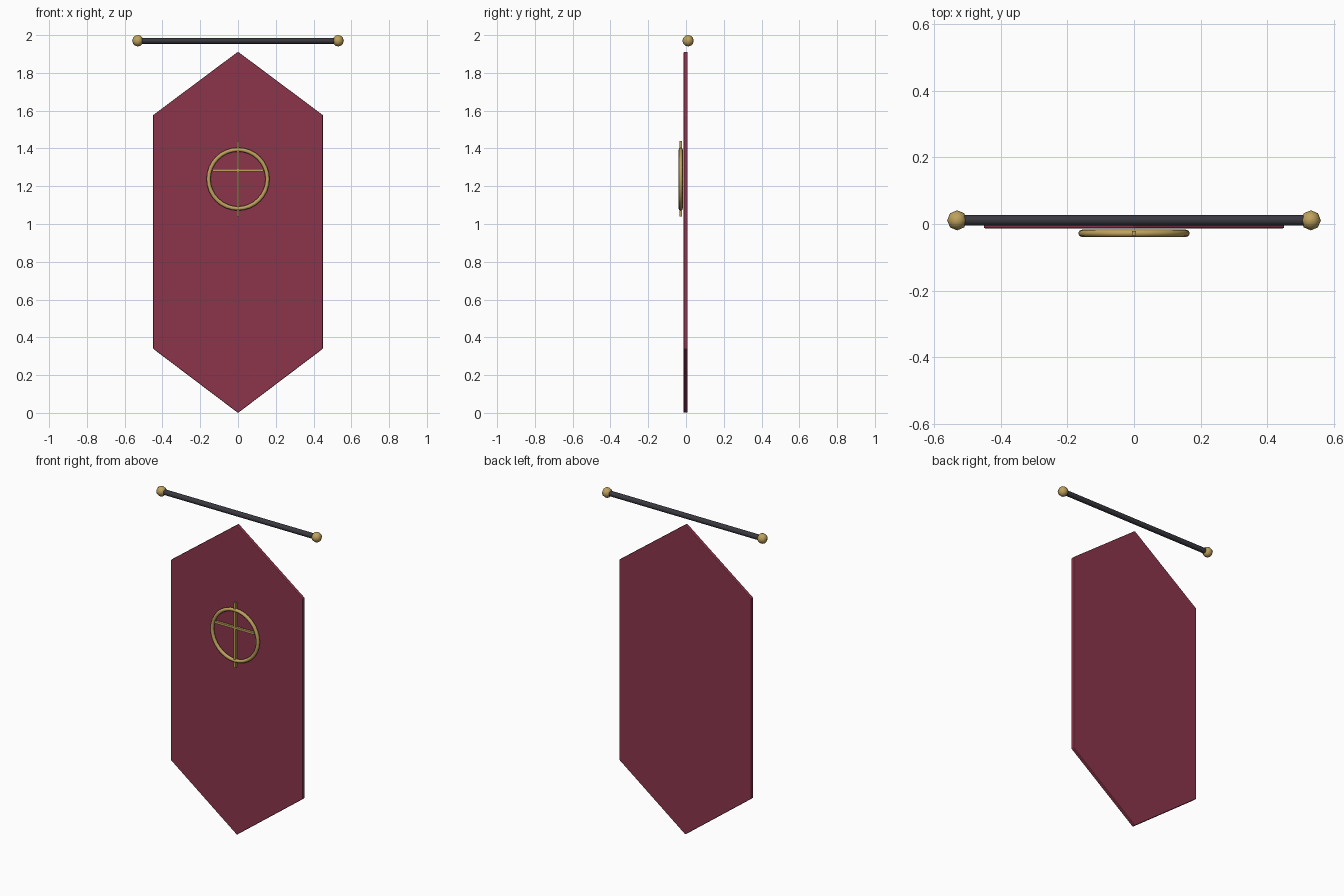
import bpy, bmesh, math

if "Cube" in bpy.data.objects:
    bpy.data.objects.remove(bpy.data.objects["Cube"])


def material(name, color):
    m = bpy.data.materials.new(name)
    m.diffuse_color = (*color, 1)
    m.use_nodes = True
    m.node_tree.nodes["Principled BSDF"].inputs["Base Color"].default_value = m.diffuse_color
    return m


cloth = material("crimson_cloth", (0.26, 0.035, 0.07))
gold = material("gold", (0.52, 0.36, 0.11))
iron = material("dark_iron", (0.04, 0.04, 0.05))


def finish(name, mat, smooth=False):
    ob = bpy.context.object
    ob.name = name
    ob.data.materials.append(mat)
    if smooth:
        bpy.ops.object.shade_smooth_by_angle(angle=math.radians(50))
    return ob


def bar(name, size, loc):
    bpy.ops.mesh.primitive_cube_add(size=1, location=loc)
    bpy.context.object.scale = size
    bpy.ops.object.transform_apply(location=False, rotation=False, scale=True)
    return finish(name, gold)


# Cloth panel: pointed hexagon extruded through its thickness
outline = [(0, 0), (0.45, 0.34), (0.45, 1.576), (0, 1.912), (-0.45, 1.576), (-0.45, 0.34)]
bm = bmesh.new()
face = bm.faces.new([bm.verts.new((x, -0.013, z)) for x, z in outline])
ext = bmesh.ops.extrude_face_region(bm, geom=[face])
bmesh.ops.translate(bm, vec=(0, 0.022, 0),
                    verts=[g for g in ext["geom"] if isinstance(g, bmesh.types.BMVert)])
bmesh.ops.recalc_face_normals(bm, faces=bm.faces)
mesh = bpy.data.meshes.new("banner_cloth")
bm.to_mesh(mesh)
bm.free()
panel = bpy.data.objects.new("banner_cloth", mesh)
bpy.context.collection.objects.link(panel)
mesh.materials.append(cloth)
bevel = panel.modifiers.new("soft_edge", 'BEVEL')
bevel.width = 0.004
bevel.segments = 2

# Hanging rod
ROD_Y, ROD_Z = 0.011, 1.97
bpy.ops.mesh.primitive_cylinder_add(vertices=12, radius=0.016, depth=1.06,
                                    location=(0, ROD_Y, ROD_Z), rotation=(0, math.pi / 2, 0))
finish("hanging_rod", iron, True)

# Finials on both rod ends
for side, label in ((-1, "left"), (1, "right")):
    bpy.ops.mesh.primitive_uv_sphere_add(segments=8, ring_count=6, radius=0.03,
                                         location=(side * 0.53, ROD_Y, ROD_Z))
    finish(f"finial_{label}", gold, True)

# Emblem: ring with an upright and a crossbar
EMBLEM_Y = -0.028
bpy.ops.mesh.primitive_torus_add(major_radius=0.156, minor_radius=0.011,
                                 major_segments=32, minor_segments=8,
                                 location=(0, EMBLEM_Y, 1.238), rotation=(math.pi / 2, 0, 0))
finish("emblem_ring", gold, True)
bar("emblem_upright", (0.013, 0.014, 0.40), (0, EMBLEM_Y, 1.24))
bar("emblem_crossbar", (0.27, 0.014, 0.013), (0, EMBLEM_Y, 1.285))
